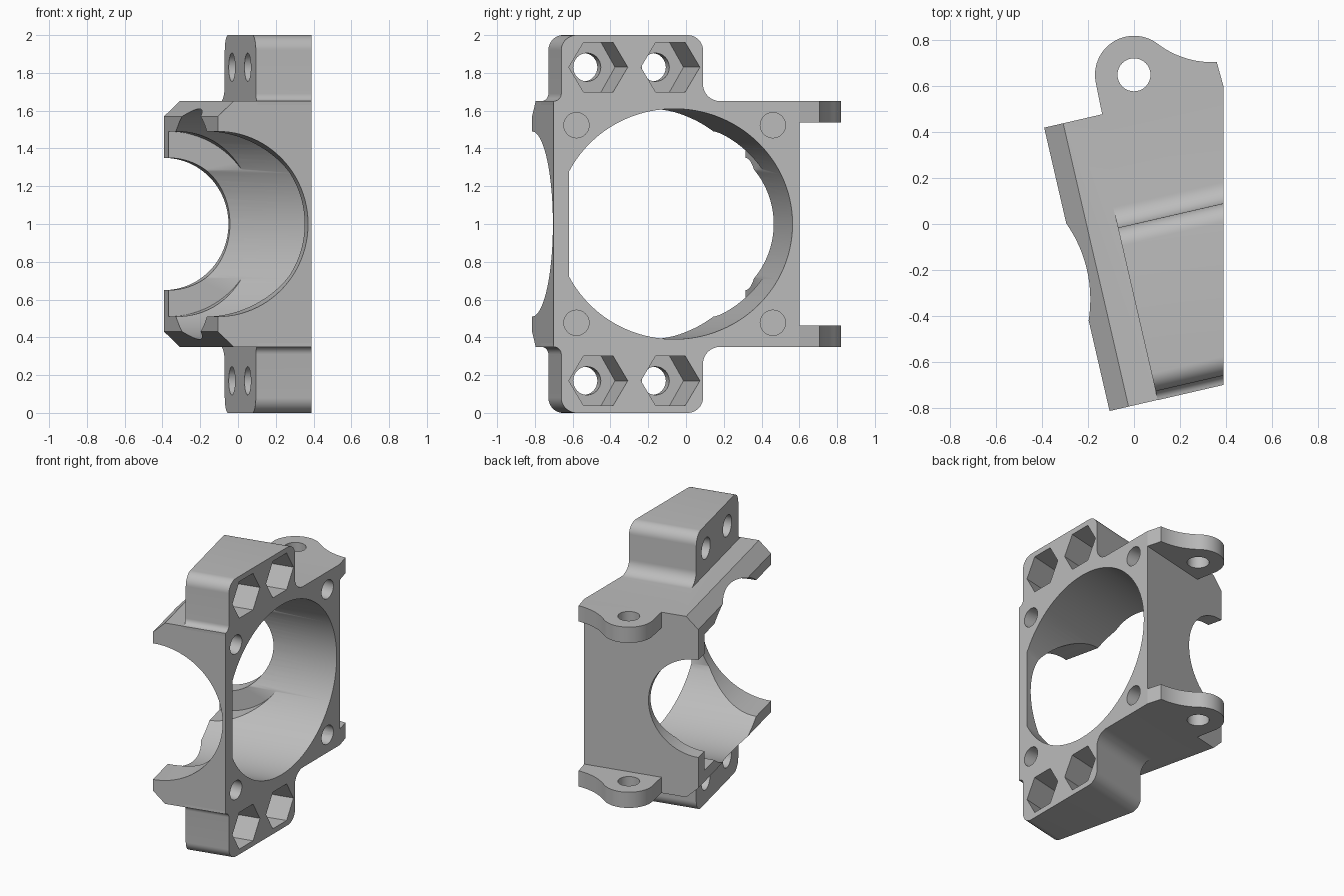
import bpy, bmesh, math
from mathutils import Matrix

if "Cube" in bpy.data.objects:
    bpy.data.objects.remove(bpy.data.objects["Cube"])

TILT = Matrix.Rotation(math.radians(13), 4, 'Z')
LEFT, FACE_X = -0.287, 0.39      # slanted left face (tilted frame), mounting face

grey = bpy.data.materials.new("plain_grey")
grey.diffuse_color = (0.5, 0.5, 0.5, 1)
grey.use_nodes = True
grey.node_tree.nodes["Principled BSDF"].inputs["Base Color"].default_value = grey.diffuse_color


def prism(name, pts, axis, a, b, tilted=True, flip=False):
    """Extrude a 2D outline along an axis from a to b; flip mirrors about z = 1."""
    place = {'X': lambda p, t: (t, p[0], p[1]),
             'Y': lambda p, t: (p[0], t, p[1]),
             'Z': lambda p, t: (p[0], p[1], t)}[axis]
    bm = bmesh.new()
    ends = [[bm.verts.new(place(p, t)) for p in pts] for t in (a, b)]
    n = len(pts)
    for ring in ends:
        bm.faces.new(ring)
    for i in range(n):
        j = (i + 1) % n
        bm.faces.new((ends[0][i], ends[0][j], ends[1][j], ends[1][i]))
    if tilted:
        bm.transform(TILT)
    if flip:
        for v in bm.verts:
            v.co.z = 2 - v.co.z
    bmesh.ops.recalc_face_normals(bm, faces=bm.faces)
    me = bpy.data.meshes.new(name)
    bm.to_mesh(me)
    bm.free()
    ob = bpy.data.objects.new(name, me)
    bpy.context.collection.objects.link(ob)
    me.materials.append(grey)
    return ob


def arc(cx, cy, r, a0, a1, n=12):
    return [(cx + r * math.cos(math.radians(a0 + (a1 - a0) * i / n)),
             cy + r * math.sin(math.radians(a0 + (a1 - a0) * i / n))) for i in range(n + 1)]


def circle(cx, cy, r, n=48):
    return arc(cx, cy, r, 0, 360, n)[:-1]


def combine(target, other, op):
    mod = target.modifiers.new("combine", 'BOOLEAN')
    mod.operation, mod.solver, mod.object = op, 'EXACT', other
    bpy.context.view_layer.objects.active = target
    bpy.ops.object.modifier_apply(modifier=mod.name)
    bpy.data.objects.remove(other, do_unlink=True)


# Main housing: block with the left edges chamfered
c = 0.085
body = prism("clamp_housing", [(0.7, 0.35), (0.7, 1.65), (LEFT + c, 1.65), (LEFT, 1.57),
                               (LEFT, 0.43), (LEFT + c, 0.35)], 'Y', -0.77, 0.497)

# Bolt ears with rounded corners and filleted feet
ear = ([(-0.77, 1.63)] + arc(-0.771, 1.69, 0.04, -90, 0, 6) + arc(-0.651, 1.92, 0.08, 180, 90)
       + arc(-0.08, 1.92, 0.08, 90, 0) + arc(0.09, 1.74, 0.09, 180, 270) + [(0.09, 1.63)])
# Hinge lugs
lug = (arc(0, 0.65, 0.17, 193, 52.6, 32) + arc(0.34, 1.095, 0.39, 232.6, 273, 12)[1:]
       + [(0.39, 0.60), (0.41, 0.53), (-0.125, 0.41)])
for flip in (False, True):
    combine(body, prism("ear", ear, 'X', -0.072, 0.7, flip=flip), 'UNION')
    combine(body, prism("lug", lug, 'Z', 1.537, 1.65, False, flip), 'UNION')

# Flat mounting face
combine(body, prism("face_trim", [(-2, -1), (2, -1), (2, 3), (-2, 3)], 'X',
                    FACE_X, 2, False), 'DIFFERENCE')

# Large bore, flattened beside the front wall
h = math.degrees(math.acos(0.542 / 0.61))
combine(body, prism("main_bore", arc(-0.148, 1, 0.61, -180 + h, 180 - h, 96),
                    'X', -1, 1), 'DIFFERENCE')
# Stepped cross bore, half open on the left face
combine(body, prism("cross_bore", circle(LEFT, 1, 0.49, 96), 'Y', -1.2, 0.39), 'DIFFERENCE')
combine(body, prism("back_bore", circle(LEFT, 1, 0.35, 96), 'Y', 0, 1.2), 'DIFFERENCE')

for flip in (False, True):
    # Ear bolt holes with hexagonal nut pockets
    for v in (-0.54, -0.168):
        combine(body, prism("bolt_hole", circle(v, 1.83, 0.075, 32), 'X', -0.5, 1,
                            flip=flip), 'DIFFERENCE')
        combine(body, prism("nut_pocket", circle(v, 1.83, 0.152, 6), 'X', 0.01, 1,
                            flip=flip), 'DIFFERENCE')
    # Blind screw holes in the mounting face
    for y in (-0.58, 0.46):
        combine(body, prism("screw_hole", circle(y, 1.523, 0.067, 32), 'X', 0.24, 1,
                            False, flip), 'DIFFERENCE')
    # Hinge pin holes
    combine(body, prism("pin_hole", circle(0, 0.65, 0.072, 32), 'Z', 1.4, 1.8,
                        False, flip), 'DIFFERENCE')

bpy.ops.object.select_all(action='DESELECT')
body.select_set(True)
bpy.context.view_layer.objects.active = body
bpy.ops.object.shade_smooth_by_angle(angle=math.radians(30))
